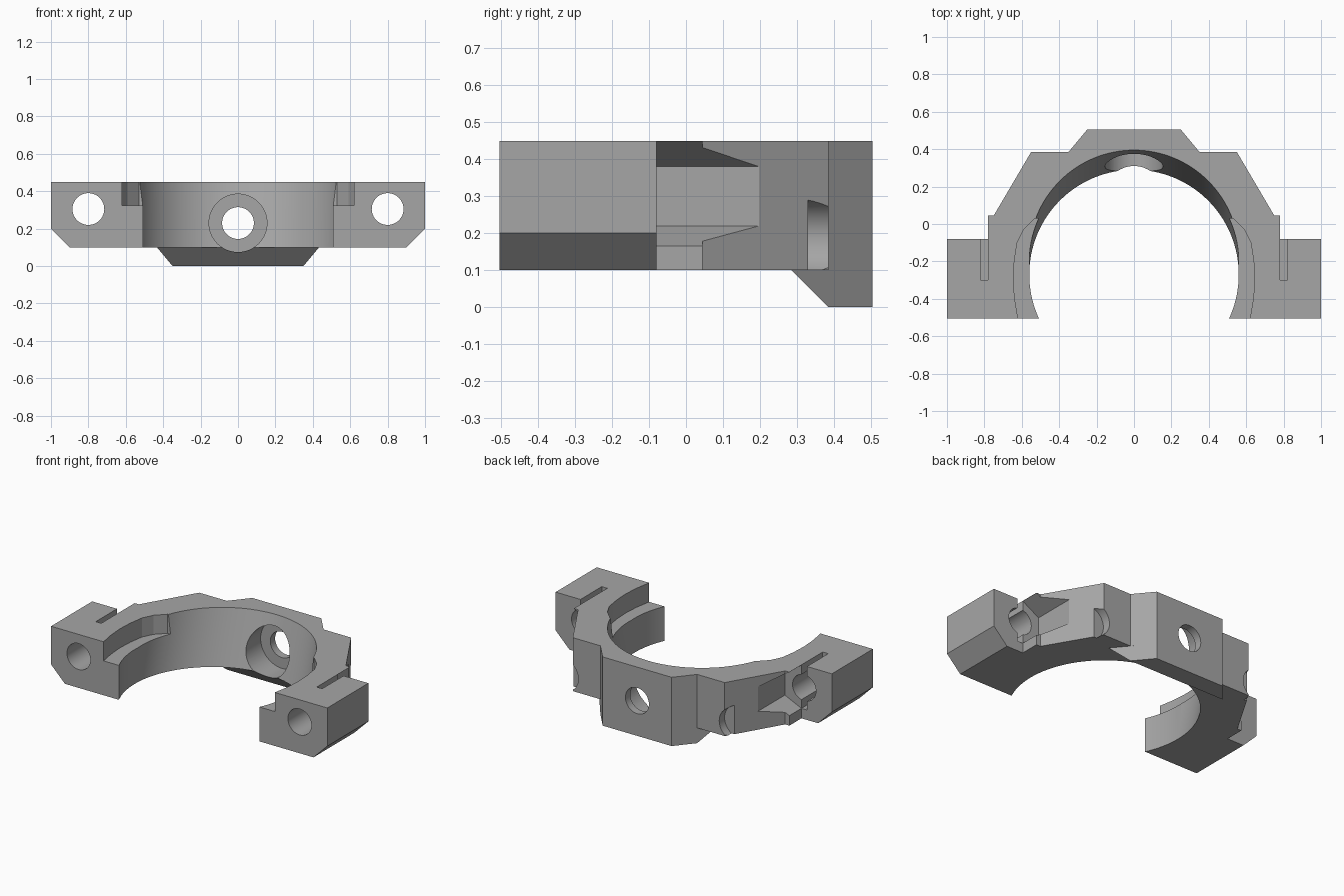
import bpy, bmesh
from math import cos, sin, tau, radians

cube = bpy.data.objects.get("Cube")
if cube:
    bpy.data.objects.remove(cube, do_unlink=True)

grey = bpy.data.materials.new("plain grey")
grey.use_nodes = True
GREY = (0.38, 0.38, 0.38, 1)
grey.diffuse_color = GREY
grey.node_tree.nodes["Principled BSDF"].inputs["Base Color"].default_value = GREY


def loft(name, ring_a, ring_b):
    """Closed solid between two matching rings of points."""
    bm = bmesh.new()
    a = [bm.verts.new(p) for p in ring_a]
    b = [bm.verts.new(p) for p in ring_b]
    bm.faces.new(a)
    bm.faces.new(b)
    n = len(a)
    for i in range(n):
        j = (i + 1) % n
        bm.faces.new((a[i], a[j], b[j], b[i]))
    bmesh.ops.recalc_face_normals(bm, faces=bm.faces[:])
    mesh = bpy.data.meshes.new(name)
    bm.to_mesh(mesh)
    bm.free()
    mesh.materials.append(grey)
    obj = bpy.data.objects.new(name, mesh)
    bpy.context.collection.objects.link(obj)
    return obj


def plan(name, pts, lo, hi):
    """Extrude an x-y outline along z."""
    return loft(name, [(x, y, lo) for x, y in pts], [(x, y, hi) for x, y in pts])


def elevation(name, pts, lo, hi):
    """Extrude an x-z outline along y."""
    return loft(name, [(x, lo, z) for x, z in pts], [(x, hi, z) for x, z in pts])


def circle(u, v, r, n=48):
    return [(u + r * cos(tau * i / n), v + r * sin(tau * i / n)) for i in range(n)]


def combine(target, tool, operation="DIFFERENCE"):
    mod = target.modifiers.new("boolean", "BOOLEAN")
    mod.operation = operation
    mod.solver = "EXACT"
    mod.object = tool
    bpy.context.view_layer.objects.active = target
    bpy.ops.object.modifier_apply(modifier=mod.name)
    bpy.data.objects.remove(tool, do_unlink=True)


# Half-ring body with stepped shoulders
half = [(0.78, -0.505), (0.78, 0.045), (0.75, 0.045), (0.55, 0.385), (0.35, 0.385), (0.25, 0.505)]
body = plan("clamp_body", half + [(-x, y) for x, y in reversed(half)], 0.1, 0.45)

# Chamfered mounting lugs
for s in (1, -1):
    lug = [(0.7, 0.1), (0.9, 0.1), (1, 0.2), (1, 0.45), (0.7, 0.45)]
    combine(body, elevation("lug", [(s * x, z) for x, z in lug], -0.505, -0.08), "UNION")

# Lower tongue at the back, sloped at its front
low = [(-0.35, 0.385, 0), (0.35, 0.385, 0), (0.25, 0.505, 0), (-0.25, 0.505, 0)]
high = [(-0.433, 0.285, 0.1), (0.433, 0.285, 0.1), (0.25, 0.505, 0.1), (-0.25, 0.505, 0.1)]
combine(body, loft("tongue", low, high), "UNION")

# Upright bore and the bore leaning to the back
combine(body, plan("bore", circle(0, -0.27, 0.56, 128), -0.1, 0.6))
lean = 0.3
rings = [[(x, y + lean * (z - 0.1), z) for x, y in circle(0, -0.27, 0.56, 128)] for z in (0.1, 0.6)]
combine(body, loft("leaning_bore", *rings))

# Raised ledge inside each arm
for s in (1, -1):
    ledge = [(0.4, -0.6), (0.6, -0.6), (0.62, -0.505), (0.638, -0.4), (0.645, -0.3), (0.64, -0.2),
             (0.625, -0.1), (0.59, -0.03), (0.53, 0.03), (0.4, 0.03)]
    combine(body, plan("ledge", [(s * x, y) for x, y in ledge], 0.325, 0.6))

# Back hole with a counterbore from the inside
combine(body, elevation("counterbore", circle(0, 0.23, 0.155, 64), 0.1, 0.455))
combine(body, elevation("back_hole", circle(0, 0.23, 0.085), 0.3, 0.7))

for s in (1, -1):
    # Tapered side pocket behind the lug
    pocket = [(0.66, 0.22), (0.66, 0.38), (0.78, 0.449), (0.9, 0.518), (0.9, 0.11), (0.78, 0.165)]
    combine(body, elevation("pocket", [(s * x, z) for x, z in pocket], -0.08, 0.3))
    # Narrow slot in the lug
    slot = [(0.78, -0.3), (0.82, -0.3), (0.82, 0), (0.78, 0)]
    combine(body, plan("slot", [(s * x, y) for x, y in slot], 0.165, 0.6))
    # Bolt hole through the lug
    combine(body, elevation("lug_hole", circle(s * 0.8, 0.305, 0.085), -0.7, 0))
    # Round notch at the shoulder corner
    combine(body, elevation("notch", circle(s * 0.615, 0.19, 0.105), 0.33, 0.6))

bpy.ops.object.select_all(action="DESELECT")
body.select_set(True)
bpy.context.view_layer.objects.active = body
bpy.ops.object.shade_smooth_by_angle(angle=radians(15))
